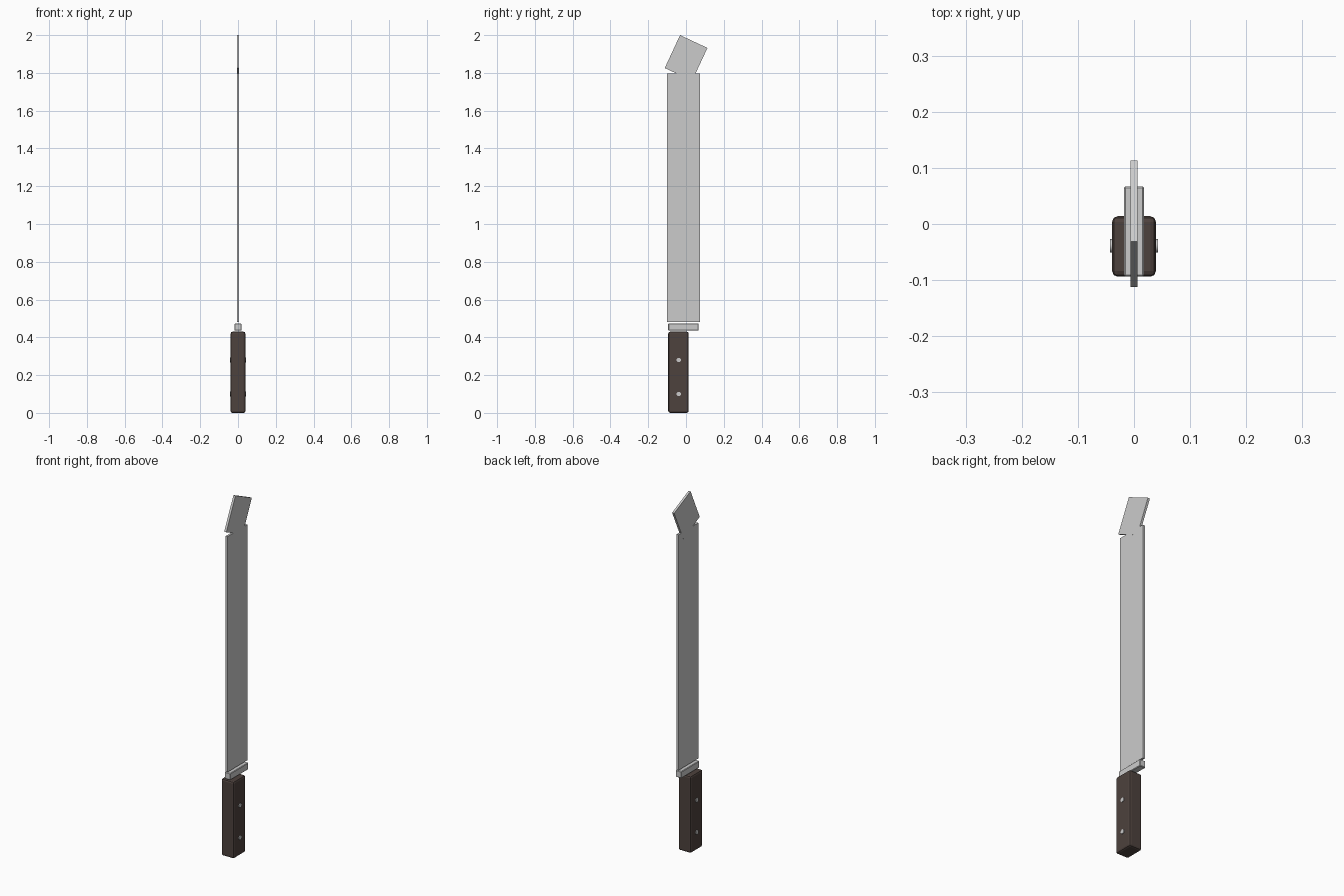
import bpy
from math import radians, pi
from mathutils import Matrix, Vector

if "Cube" in bpy.data.objects:
    bpy.data.objects.remove(bpy.data.objects["Cube"])

brown = bpy.data.materials.new("dark_wood")
brown.diffuse_color = (0.075, 0.054, 0.047, 1)
brown.use_nodes = True
brown.node_tree.nodes["Principled BSDF"].inputs["Base Color"].default_value = brown.diffuse_color


def box(name, lo, hi, bevel=0, segments=1, mat=None):
    lo, hi = Vector(lo), Vector(hi)
    bpy.ops.mesh.primitive_cube_add(size=1)
    ob = bpy.context.object
    ob.name = name
    ob.data.transform(Matrix.Translation((lo + hi) / 2) @ Matrix.Diagonal((*(hi - lo), 1)))
    if bevel:
        mod = ob.modifiers.new("bevel", 'BEVEL')
        mod.width, mod.segments = bevel, segments
    if mat:
        ob.data.materials.append(mat)
    return ob


# Grip with softened edges
box("handle", (-0.039, -0.094, 0), (0.039, 0.014, 0.43), 0.01, 2, brown)

# Guard plate above the grip
box("guard", (-0.018, -0.094, 0.435), (0.018, 0.067, 0.473), 0.003)

# Long flat blade
box("blade", (-0.006, -0.1, 0.48), (0.006, 0.075, 1.797))

# Square tip, turned about the x axis
tip = box("blade_tip", (-0.0062, -0.08, -0.096), (0.0062, 0.08, 0.096))
tip.rotation_euler.x = radians(-25)
tip.location = (0, 0.0005, 1.879)

# Rivets through the grip
for i, z in enumerate((0.10, 0.28)):
    bpy.ops.mesh.primitive_cylinder_add(vertices=16, radius=0.012, depth=0.086,
                                        location=(0, -0.039, z), rotation=(0, pi / 2, 0))
    bpy.context.object.name = f"rivet_{i + 1}"
    bpy.ops.object.shade_smooth_by_angle()
